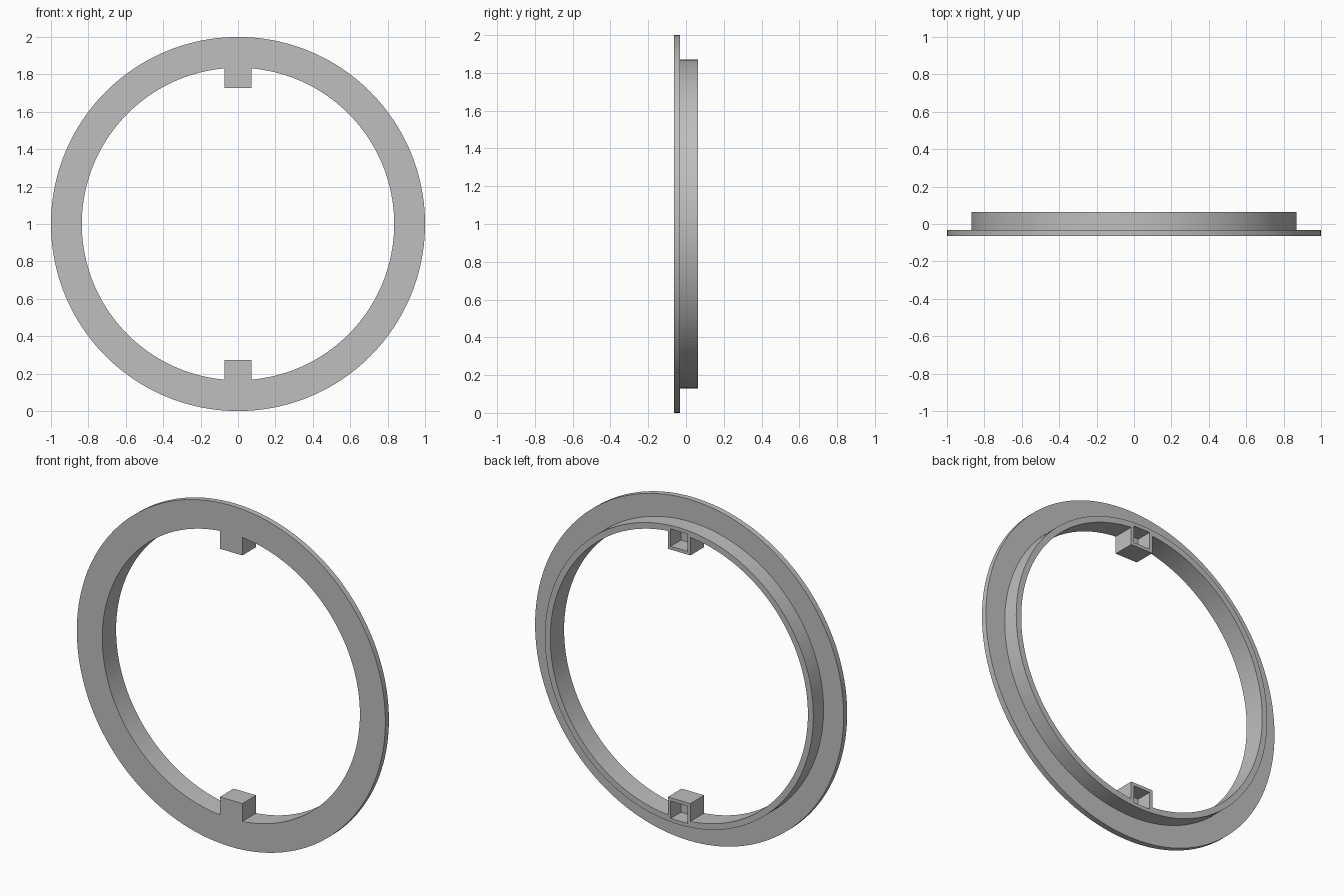
import bpy, bmesh
from math import radians
from mathutils import Matrix, Vector

if "Cube" in bpy.data.objects:
    bpy.data.objects.remove(bpy.data.objects["Cube"])

grey = bpy.data.materials.new("light_grey")
grey.use_nodes = True
colour = (0.52, 0.52, 0.52, 1)
grey.diffuse_color = colour
grey.node_tree.nodes["Principled BSDF"].inputs["Base Color"].default_value = colour

CENTRE = Vector((0, 0, 1))
FRONT, STEP, BACK = -0.064, -0.031, 0.064
INNER, COLLAR, OUTER = 0.835, 0.87, 1.0


def add_object(name, bm):
    bmesh.ops.recalc_face_normals(bm, faces=bm.faces)
    mesh = bpy.data.meshes.new(name)
    bm.to_mesh(mesh)
    bm.free()
    mesh.materials.append(grey)
    obj = bpy.data.objects.new(name, mesh)
    bpy.context.collection.objects.link(obj)
    return obj


def box(name, half_width, y0, y1, z0, z1):
    bm = bmesh.new()
    size = Matrix.Diagonal((2 * half_width, y1 - y0, z1 - z0, 1))
    place = Matrix.Translation((0, (y0 + y1) / 2, (z0 + z1) / 2))
    bmesh.ops.create_cube(bm, size=1, matrix=place @ size)
    return add_object(name, bm)


def combine(target, tool, operation):
    mod = target.modifiers.new(operation.lower(), "BOOLEAN")
    mod.operation, mod.solver, mod.object = operation, "EXACT", tool
    bpy.context.view_layer.objects.active = target
    bpy.ops.object.modifier_apply(modifier=mod.name)
    bpy.data.objects.remove(tool)


# Flange with collar: L-shaped section spun about the front-to-back axis
bm = bmesh.new()
section = [(INNER, FRONT), (OUTER, FRONT), (OUTER, STEP),
           (COLLAR, STEP), (COLLAR, BACK), (INNER, BACK)]
verts = [bm.verts.new((r, y, 1)) for r, y in section]
edges = [bm.edges.new((v, verts[i - 1])) for i, v in enumerate(verts)]
bmesh.ops.spin(bm, geom=verts + edges, cent=CENTRE, axis=(0, 1, 0),
               angle=radians(360), steps=160, use_merge=True)
bmesh.ops.remove_doubles(bm, verts=bm.verts, dist=0.0001)
ring = add_object("flanged_ring", bm)

# Two inward lugs, each hollowed from the back
for side in (1, -1):
    lug = sorted(1 + side * r for r in (0.727, 0.853))
    pocket = sorted(1 + side * r for r in (0.746, 0.848))
    combine(ring, box("lug", 0.073, FRONT, BACK, *lug), "UNION")
    combine(ring, box("pocket_cutter", 0.055, STEP, BACK + 0.05, *pocket), "DIFFERENCE")

# Smooth round walls, crisp edges
bpy.ops.object.select_all(action="DESELECT")
ring.select_set(True)
bpy.context.view_layer.objects.active = ring
bpy.ops.object.shade_smooth_by_angle(angle=radians(30))
